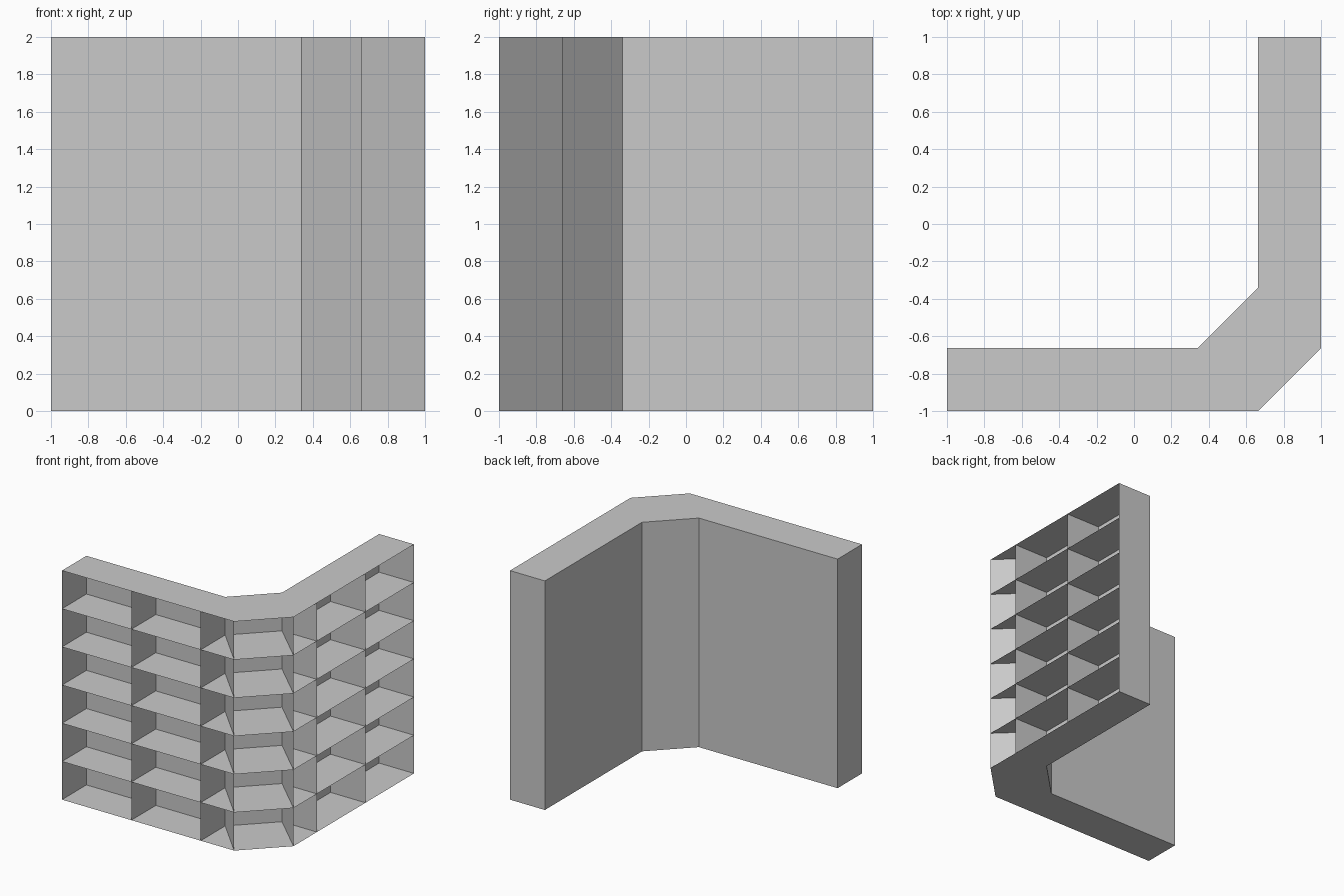
import bpy
import bmesh

cube = bpy.data.objects.get("Cube")
if cube:
    bpy.data.objects.remove(cube, do_unlink=True)

ROWS = 6
HEIGHT = 2.0
INNER = 0.34      # where the straight wings end
BACK = 0.663      # distance of the back panels from the middle
MID = -0.33       # divider between the two bays of a wing

grey = bpy.data.materials.new("plain_grey")
grey.use_nodes = True
colour = (0.59, 0.59, 0.59, 1)
grey.diffuse_color = colour
grey.node_tree.nodes["Principled BSDF"].inputs["Base Color"].default_value = colour


def mirrored(points):
    """Reflect a plan across the diagonal through the corner."""
    return [(-y, -x) for x, y in reversed(points)]


def shelf_stack(name, plan, walls):
    """Stack thin shelves of one plan; walls lists the plan edges that are closed."""
    bm = bmesh.new()
    levels = [[bm.verts.new((x, y, HEIGHT * row / ROWS)) for x, y in plan]
              for row in range(ROWS + 1)]
    for ring in levels:
        bm.faces.new(ring)
    for low, high in zip(levels, levels[1:]):
        for i in walls:
            j = (i + 1) % len(plan)
            bm.faces.new((low[i], low[j], high[j], high[i]))
    mesh = bpy.data.meshes.new(name)
    bm.to_mesh(mesh)
    bm.free()
    mesh.materials.append(grey)
    obj = bpy.data.objects.new(name, mesh)
    bpy.context.collection.objects.link(obj)


def both_wings(name, plan, walls):
    """Build a part on the front wing and its reflection on the side wing."""
    shelf_stack("front_" + name, plan, walls)
    count = len(plan)
    flipped = [(count - 2 - i) % count for i in walls]
    shelf_stack("side_" + name, mirrored(plan), flipped)


# Straight bays: open outwards, closed at the back and at the outer end
for name, x0, x1 in (("end_bay", -1, MID), ("middle_bay", MID, INNER)):
    both_wings(name, [(x0, -1), (x1, -1), (x1, -BACK), (x0, -BACK)], (2, 3))

# Triangular bays: divider on one side, slanted panel on the other
both_wings("wedge_bay", [(INNER, -1), (BACK, -1), (INNER, -BACK)], (1, 2))

# Diagonal corner bay: only its back is needed, the wedges give its sides
shelf_stack("corner_bay",
            [(BACK, -1), (1, -BACK), (BACK, -INNER), (INNER, -BACK)], (2,))
